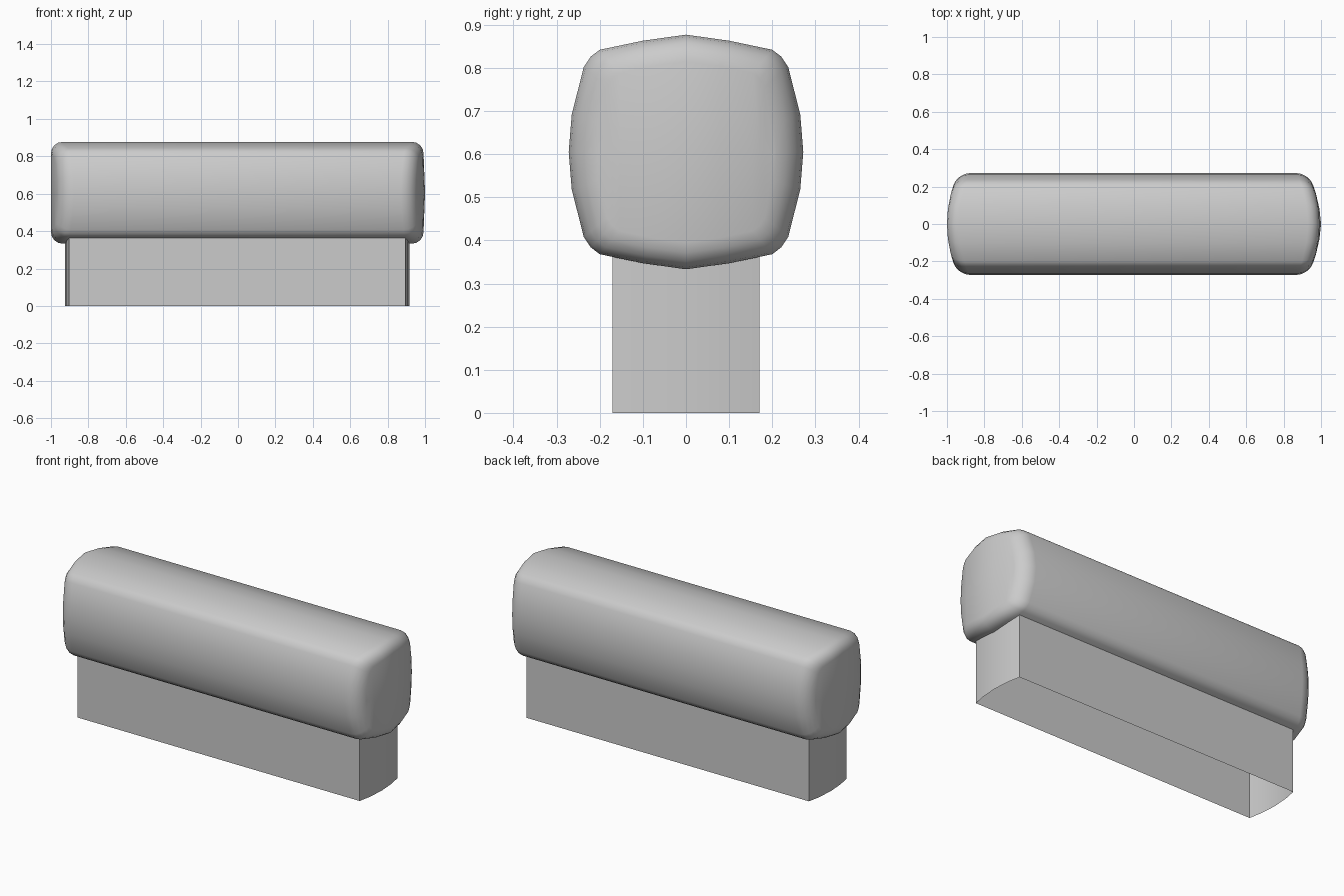
import bpy, bmesh, math

if "Cube" in bpy.data.objects:
    bpy.data.objects.remove(bpy.data.objects["Cube"])

ZC = 0.605          # height of the body's centre line
X0 = -0.004         # slight lengthwise offset
R = 0.062           # end rounding radius


def finish(bm, name, angle):
    bmesh.ops.recalc_face_normals(bm, faces=bm.faces)
    me = bpy.data.meshes.new(name)
    bm.to_mesh(me)
    bm.free()
    ob = bpy.data.objects.new(name, me)
    bpy.context.collection.objects.link(ob)
    bpy.ops.object.select_all(action='DESELECT')
    ob.select_set(True)
    bpy.context.view_layer.objects.active = ob
    bpy.ops.object.shade_smooth_by_angle(angle=math.radians(angle))
    return ob


def bridge(bm, a, b):
    n = len(a)
    for i in range(n):
        bm.faces.new((a[i], a[(i + 1) % n], b[(i + 1) % n], b[i]))


# bulged square section: one quarter (y, z offset), mirrored to a closed loop
quarter = [(0, .272), (.1, .258), (.2, .237), (.221, .221), (.237, .197),
           (.265, .087), (.272, 0)]
half = quarter + [(y, -z) for y, z in reversed(quarter[:-1])]
section = half + [(-y, z) for y, z in reversed(half[1:-1])]

# body: lofted section with rounded, bowed ends
bm = bmesh.new()
rings = []
steps = [math.radians(a) for a in (0, 22.5, 45, 67.5, 90)]
for s, angles in ((-1, reversed(steps)), (1, steps)):
    for a in angles:
        k = 1 - R * (1 - math.cos(a)) / 0.272
        ring = []
        for y, z in section:
            x = 0.996 - 0.8 * (y * k) ** 2 - R * (1 - math.sin(a))
            ring.append(bm.verts.new((X0 + s * x, y * k, ZC + z * k)))
        rings.append(ring)
for a, b in zip(rings, rings[1:]):
    bridge(bm, a, b)

# end caps: strips between upper points and their mirrored lower points
n, q = len(section), len(quarter) - 1
for ring, bulge in ((rings[0], 0), (rings[-1], 0.008)):
    top = [ring[i % n] for i in range(-q, q + 1)]
    low = [ring[(2 * q - i) % n] for i in range(-q, q + 1)]
    mid = [top[0]]
    for t, l in zip(top[1:-1], low[1:-1]):
        c = (t.co + l.co) / 2
        c.x += bulge * max(0, 1 - abs(c.y) / 0.2)
        mid.append(bm.verts.new(c))
    mid.append(top[-1])
    for row in (top, low):
        for i in range(2 * q):
            vs = [row[i], row[i + 1], mid[i + 1], mid[i]]
            bm.faces.new(list(dict.fromkeys(vs)))
finish(bm, "rounded_body", 50)

# base: hollow wall with bowed ends, open underneath
bm = bmesh.new()
ys = [-.171, -.1, 0, .1, .171]
outline = [(0.92 - 0.72 * y * y, y) for y in ys]
outline += [(-x, y) for x, y in reversed(outline)]
lower, upper = ([bm.verts.new((X0 + x, y, z)) for x, y in outline] for z in (0, 0.366))
bridge(bm, lower, upper)
finish(bm, "base_wall", 30)
